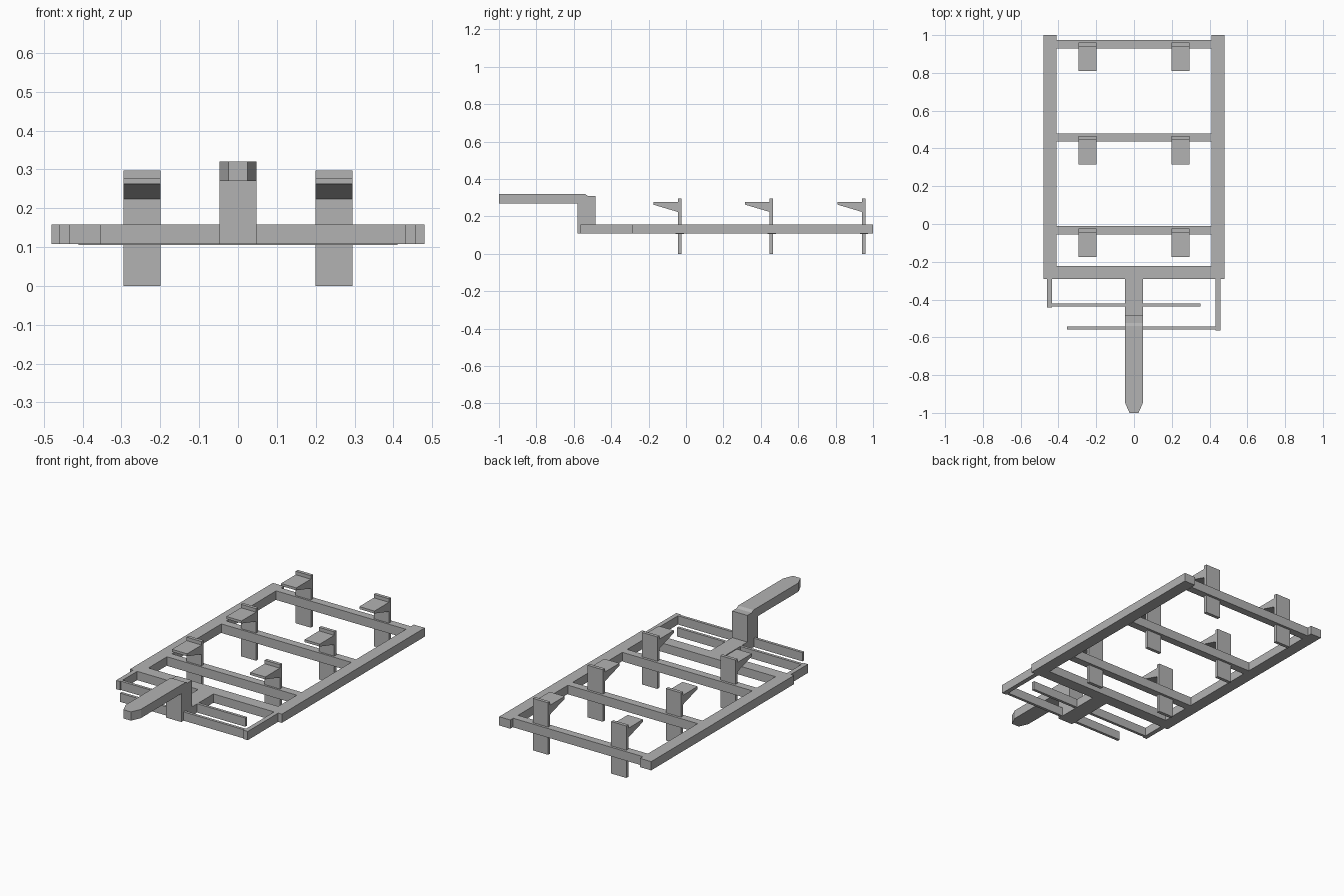
import bpy, bmesh

if "Cube" in bpy.data.objects:
    bpy.data.objects.remove(bpy.data.objects["Cube"])

steel = bpy.data.materials.new("plain grey steel")
steel.diffuse_color = (0.45, 0.45, 0.45, 1)
steel.use_nodes = True
steel.node_tree.nodes["Principled BSDF"].inputs["Base Color"].default_value = steel.diffuse_color


def prism(name, profile, axis, lo, hi):
    """Extrude a 2D profile along x (profile in y,z) or z (profile in x,y)."""
    def place(p, t):
        return (t, p[0], p[1]) if axis == 'x' else (p[0], p[1], t)
    bm = bmesh.new()
    a = [bm.verts.new(place(p, lo)) for p in profile]
    b = [bm.verts.new(place(p, hi)) for p in profile]
    n = len(profile)
    bm.faces.new(a[::-1])
    bm.faces.new(b)
    for i in range(n):
        j = (i + 1) % n
        bm.faces.new((a[i], a[j], b[j], b[i]))
    bmesh.ops.recalc_face_normals(bm, faces=bm.faces)
    mesh = bpy.data.meshes.new(name)
    bm.to_mesh(mesh)
    bm.free()
    mesh.materials.append(steel)
    obj = bpy.data.objects.new(name, mesh)
    bpy.context.collection.objects.link(obj)
    return obj


def box(name, x0, x1, y0, y1, z0=0.108, z1=0.158):
    return prism(name, [(x0, y0), (x1, y0), (x1, y1), (x0, y1)], 'z', z0, z1)


# Frame: two side rails and a front beam between them
box("left_rail", -0.48, -0.41, -0.29, 1.0)
box("right_rail", 0.41, 0.48, -0.29, 1.0)
box("front_beam", -0.41, 0.41, -0.29, -0.222)

# Crossbars, each carrying a pair of upright posts with wedge brackets
for i, y in enumerate((-0.033, 0.458, 0.952)):
    box(f"crossbar_{i}", -0.41, 0.41, y - 0.022, y + 0.022, 0.106, 0.158)
    back, front = y + 0.008, y - 0.011
    tip = y - 0.142
    for side, x in (("left", -0.247), ("right", 0.247)):
        prism(f"post_{side}_{i}",
              [(front, 0), (back, 0), (back, 0.297), (front, 0.297)],
              'x', x - 0.048, x + 0.048)
        prism(f"wedge_bracket_{side}_{i}",
              [(tip, 0.263), (front, 0.224), (front, 0.277), (tip, 0.277)],
              'x', x - 0.048, x + 0.048)

# Tongue: low beam, riser with chamfered top step, and raised bar with tapered nose
box("tongue_beam", -0.048, 0.048, -0.485, -0.29)
prism("tongue_riser",
      [(-0.58, 0.108), (-0.485, 0.108), (-0.485, 0.31), (-0.525, 0.31),
       (-0.54, 0.32), (-0.58, 0.32)], 'x', -0.048, 0.048)
prism("tongue_bar",
      [(-0.024, -1), (0.024, -1), (0.048, -0.945), (0.048, -0.58),
       (-0.048, -0.58), (-0.048, -0.945)], 'z', 0.27, 0.32)

# Front side arms and the two thin cross rods they hold
box("left_arm", -0.46, -0.434, -0.443, -0.29)
box("right_arm", 0.431, 0.457, -0.565, -0.29)
box("rear_rod", -0.434, 0.352, -0.437, -0.421)
box("front_rod", -0.355, 0.431, -0.559, -0.543)
